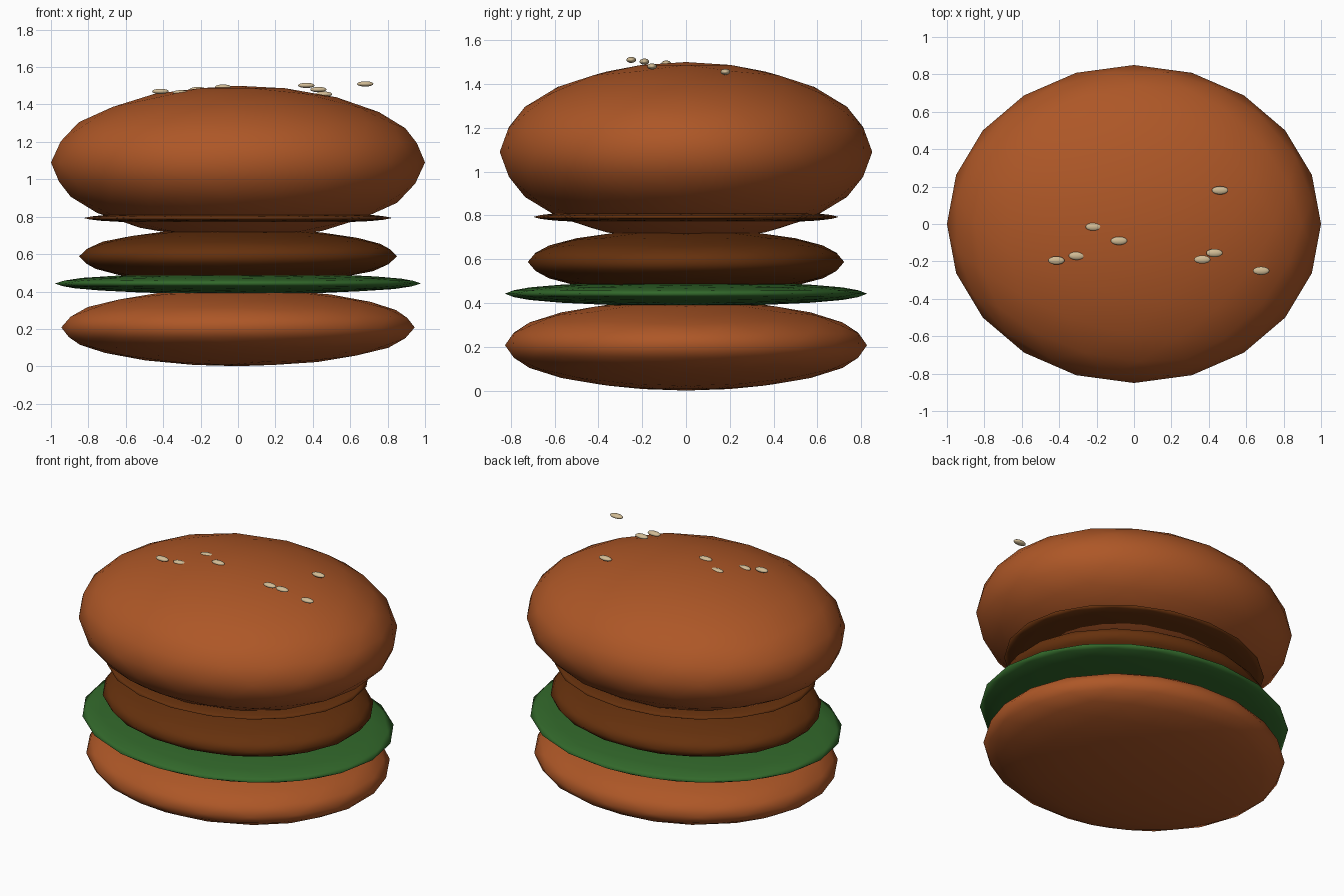
import bpy

if "Cube" in bpy.data.objects:
    bpy.data.objects.remove(bpy.data.objects["Cube"])


def material(name, rgb):
    mat = bpy.data.materials.new(name)
    mat.diffuse_color = (*rgb, 1.0)
    mat.use_nodes = True
    mat.node_tree.nodes["Principled BSDF"].inputs["Base Color"].default_value = mat.diffuse_color
    return mat


bun_brown = material("bun_brown", (0.42, 0.095, 0.02))
meat_brown = material("meat_brown", (0.13, 0.03, 0.004))
leaf_green = material("leaf_green", (0.032, 0.14, 0.024))
seed_tan = material("seed_tan", (0.64, 0.50, 0.30))


def blob(name, location, radii, mat, detail=3):
    """Smooth squashed ball with a coarse outline."""
    bpy.ops.mesh.primitive_ico_sphere_add(subdivisions=detail, radius=1, location=location)
    obj = bpy.context.object
    obj.name = name
    obj.scale = radii
    bpy.ops.object.transform_apply(location=False, rotation=False, scale=True)
    bpy.ops.object.shade_smooth()
    obj.data.materials.append(mat)
    return obj


# Stacked layers: name, centre height, radii, material
layers = [
    ("bottom_bun", 0.208, (0.945, 0.826, 0.207), bun_brown),
    ("lettuce", 0.443, (0.979, 0.826, 0.057), leaf_green),
    ("patty", 0.588, (0.85, 0.722, 0.15), meat_brown),
    ("thin_slice", 0.793, (0.825, 0.697, 0.032), meat_brown),
    ("top_bun", 1.09, (1.0, 0.85, 0.41), bun_brown),
]
for name, z, radii, mat in layers:
    blob(name, (0, 0, z), radii, mat)

# Seeds scattered on the top bun
seeds = [
    (0.46, 0.18, 1.455),
    (-0.215, -0.015, 1.480),
    (-0.08, -0.09, 1.493),
    (-0.305, -0.17, 1.463),
    (-0.415, -0.195, 1.470),
    (0.365, -0.19, 1.502),
    (0.43, -0.155, 1.480),
    (0.68, -0.25, 1.510),
]
for i, place in enumerate(seeds, 1):
    blob(f"seed_{i}", place, (0.044, 0.022, 0.014), seed_tan)
